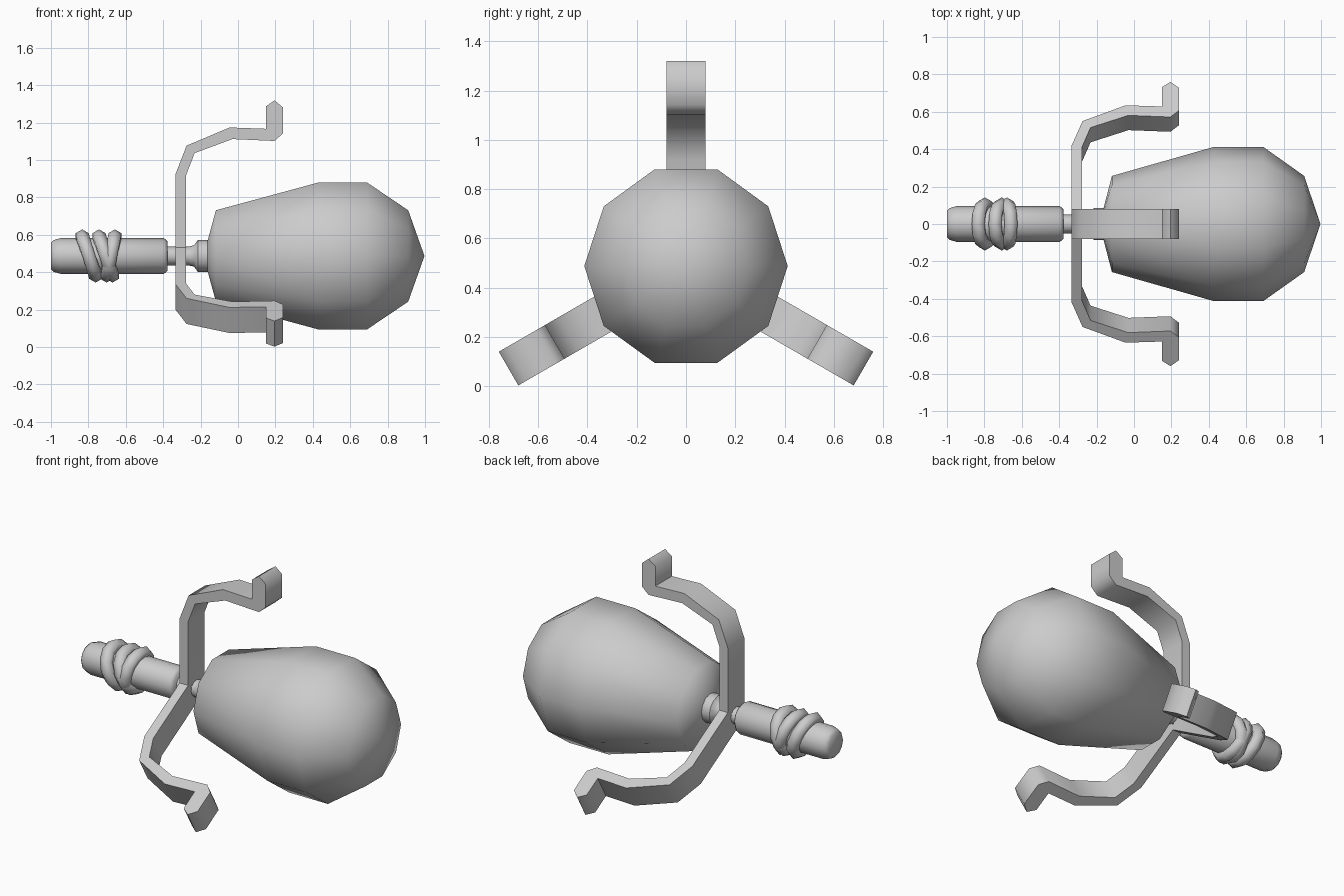
import bpy, bmesh
from math import pi, cos, sin, radians, atan2
from mathutils import Matrix, Vector

if "Cube" in bpy.data.objects:
    bpy.data.objects.remove(bpy.data.objects["Cube"])

ZC = 0.487  # height of the long axis


def finish(name, bm, angle):
    bmesh.ops.recalc_face_normals(bm, faces=bm.faces)
    me = bpy.data.meshes.new(name)
    bm.to_mesh(me)
    bm.free()
    for p in me.polygons:
        p.use_smooth = True
    me.set_sharp_from_angle(angle=radians(angle))
    ob = bpy.data.objects.new(name, me)
    ob.location.z = ZC
    bpy.context.collection.objects.link(ob)
    return ob


def lathe(name, profile, n, angle=50):
    """Revolve (x, radius) points around the x axis."""
    bm = bmesh.new()
    rings = []
    for x, r in profile:
        if r == 0:
            rings.append([bm.verts.new((x, 0, 0))] * n)
        else:
            rings.append([bm.verts.new((x, r * cos(2 * pi * i / n), r * sin(2 * pi * i / n)))
                          for i in range(n)])
    for a, b in zip(rings, rings[1:]):
        for i in range(n):
            j = (i + 1) % n
            bm.faces.new(list(dict.fromkeys((a[i], a[j], b[j], b[i]))))
    return finish(name, bm, angle)


def ring(name, x, lean, major=0.102, minor=0.04, n=12, m=6):
    """Torus around the x axis; lean is the x shift at its top."""
    bm = bmesh.new()
    grid = []
    for i in range(n):
        a = 2 * pi * i / n
        row = []
        for k in range(m):
            b = 2 * pi * k / m
            r = major + minor * cos(b)
            row.append(bm.verts.new((x + minor * sin(b) + lean * sin(a), r * cos(a), r * sin(a))))
        grid.append(row)
    for i in range(n):
        for k in range(m):
            i2, k2 = (i + 1) % n, (k + 1) % m
            bm.faces.new((grid[i][k], grid[i2][k], grid[i2][k2], grid[i][k2]))
    finish(name, bm, 70)


def arm(name, turn):
    """Flat bar with a bent outline in (x, height), turned around the axis."""
    outer = [(-0.335, 0.03), (-0.335, 0.435), (-0.275, 0.59), (-0.045, 0.687), (0.15, 0.68),
             (0.15, 0.80), (0.195, 0.832)]
    inner = [(0.24, 0.795), (0.24, 0.655), (0.195, 0.615), (-0.03, 0.625), (-0.232, 0.55),
             (-0.278, 0.43), (-0.278, 0.03)]
    # pair both outlines into a strip of quads, then close the sides
    inner = inner[::-1]
    bm = bmesh.new()
    left = [[bm.verts.new((x, -0.079, z)) for x, z in side] for side in (outer, inner)]
    right = [[bm.verts.new((x, 0.079, z)) for x, z in side] for side in (outer, inner)]
    for i in range(len(outer) - 1):
        for s in (left, right):
            bm.faces.new((s[0][i], s[0][i + 1], s[1][i + 1], s[1][i]))
        for e in (0, 1):
            bm.faces.new((left[e][i], left[e][i + 1], right[e][i + 1], right[e][i]))
    for i in (0, -1):
        bm.faces.new((left[0][i], left[1][i], right[1][i], right[0][i]))
    bm.transform(Matrix.Rotation(turn, 4, 'X'))
    finish(name, bm, 60)


# egg-shaped head
lathe("head", [(-0.185, 0), (-0.118, 0.257), (0.43, 0.413), (0.69, 0.413), (0.91, 0.257), (0.997, 0)],
      10, 180)

# handle, thin core and neck
lathe("handle", [(-1.0, 0), (-1.0, 0.07), (-0.985, 0.085), (-0.95, 0.095), (-0.395, 0.095),
                 (-0.378, 0.08), (-0.378, 0)], 12)
lathe("core_rod", [(-0.40, 0), (-0.40, 0.05), (-0.22, 0.05), (-0.22, 0)], 12)
lathe("neck", [(-0.265, 0), (-0.265, 0.05), (-0.235, 0.057), (-0.215, 0.085),
               (-0.14, 0.085), (-0.14, 0)], 12)

# bands wrapped around the handle
for i, (x, lean) in enumerate([(-0.797, -0.036), (-0.707, -0.036), (-0.68, 0.022)]):
    ring("wrap_band_%d" % (i + 1), x, lean)

# three bent prongs
for i in range(3):
    arm("prong_%d" % (i + 1), i * 2 * pi / 3)
